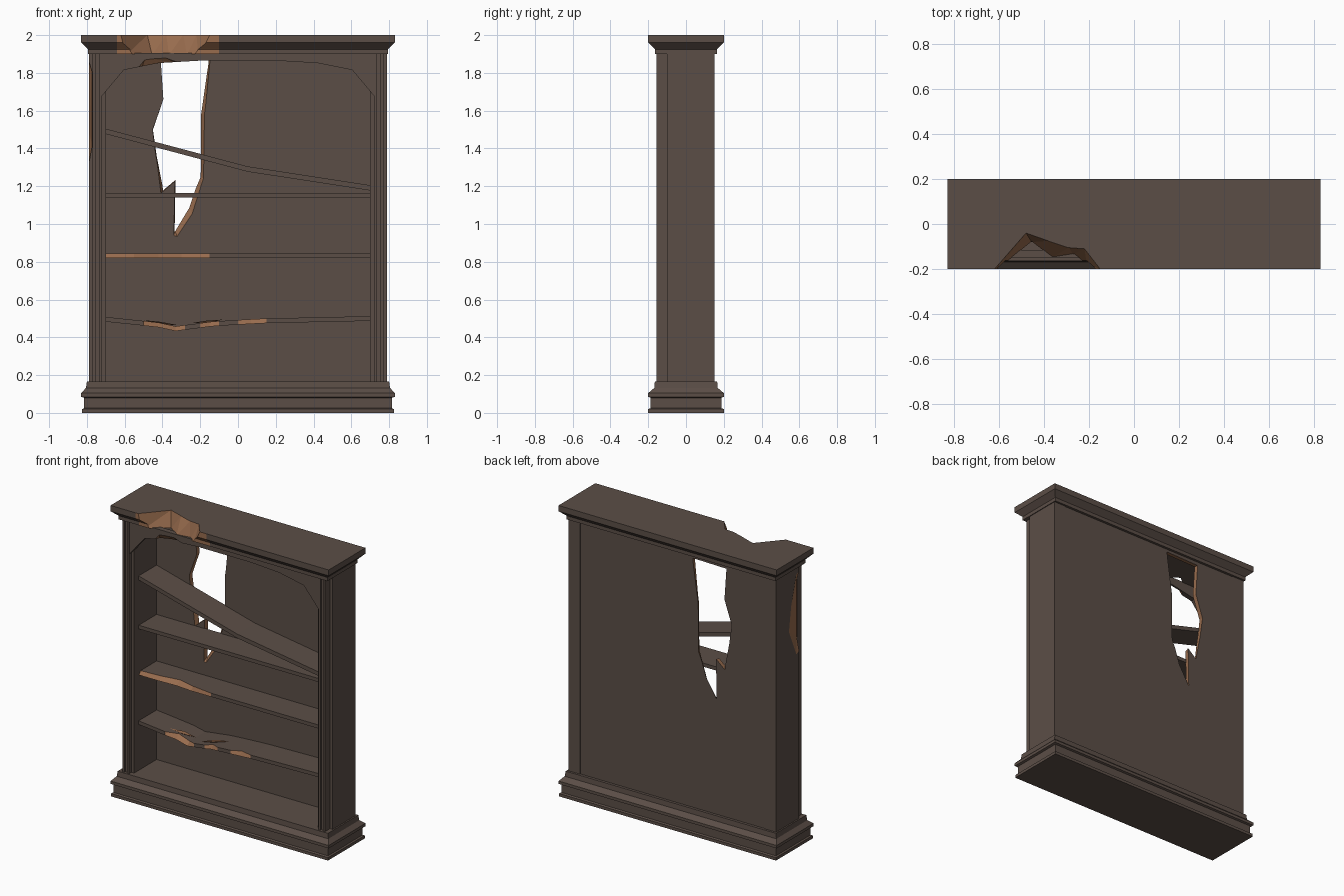
import bpy, bmesh
from mathutils import Vector

if "Cube" in bpy.data.objects:
    bpy.data.objects.remove(bpy.data.objects["Cube"])


def material(name, rgb):
    m = bpy.data.materials.new(name)
    m.diffuse_color = (*rgb, 1)
    m.use_nodes = True
    m.node_tree.nodes["Principled BSDF"].inputs["Base Color"].default_value = m.diffuse_color
    return m


MATS = [material("dark_wood", (0.105, 0.076, 0.062)),
        material("broken_wood", (0.314, 0.150, 0.076))]


def finish(name, bm, mat=0):
    bmesh.ops.recalc_face_normals(bm, faces=bm.faces[:])
    for f in bm.faces:
        f.material_index = mat
    me = bpy.data.meshes.new(name)
    bm.to_mesh(me)
    bm.free()
    for m in MATS:
        me.materials.append(m)
    ob = bpy.data.objects.new(name, me)
    bpy.context.collection.objects.link(ob)
    return ob


def loft(name, rings, mat=0, tri=False):
    """Closed solid through equal-length point rings, capped at both ends."""
    bm = bmesh.new()
    vs = [[bm.verts.new(p) for p in r] for r in rings]
    n = len(rings[0])
    for a, b in zip(vs, vs[1:]):
        for k in range(n):
            j = (k + 1) % n
            bm.faces.new((a[k], a[j], b[j], b[k]))
    bm.faces.new(vs[0])
    bm.faces.new(vs[-1])
    if tri:
        bmesh.ops.triangulate(bm, faces=bm.faces[:])
    return finish(name, bm, mat)


def hull(name, pts):
    bm = bmesh.new()
    for p in pts:
        bm.verts.new(p)
    bmesh.ops.convex_hull(bm, input=bm.verts[:])
    return finish(name, bm, 1)


def cut(ob, cutter):
    """Subtract the cutter; its broken-wood colour stays on the cut faces."""
    mod = ob.modifiers.new("break", 'BOOLEAN')
    mod.operation, mod.solver, mod.object = 'DIFFERENCE', 'EXACT', cutter
    bpy.context.view_layer.objects.active = ob
    bpy.ops.object.modifier_apply(modifier=mod.name)
    bpy.data.objects.remove(cutter)


def paint_front(ob, ranges):
    """Broken colour on front-facing faces inside the given x ranges."""
    for p in ob.data.polygons:
        if p.normal.y < -0.2 and any(a < p.center.x < b for a, b in ranges):
            p.material_index = 1


def moulding(name, steps):
    """Stacked rectangles: (half width, half depth, z)."""
    return loft(name, [[(-x, -y, z), (x, -y, z), (x, y, z), (-x, y, z)]
                       for x, y, z in steps])


# base plinth
moulding("base_plinth", [(.825, .2, 0), (.825, .2, .02), (.815, .187, .025), (.815, .187, .08),
                         (.83, .2, .085), (.83, .2, .105), (.805, .168, .132), (.80, .165, .167)])

# cornice with its splintered front
cornice = moulding("cornice", [(.795, .163, 1.90), (.795, .163, 1.925), (.80, .168, 1.93),
                               (.83, .2, 1.96), (.83, .2, 2.0)])
bm = bmesh.new()
bm.from_mesh(cornice.data)
for x in (-.64, -.10):
    bmesh.ops.bisect_plane(bm, geom=bm.verts[:] + bm.edges[:] + bm.faces[:],
                           plane_co=(x, 0, 0), plane_no=(1, 0, 0))
bm.to_mesh(cornice.data)
bm.free()
paint_front(cornice, [(-.64, -.10)])
upper = [(-.64, -.26), (-.62, -.2), (-.48, -.04), (-.38, -.075), (-.29, -.105),
         (-.22, -.11), (-.15, -.2), (-.13, -.26)]
lower = [(-.62, -.26), (-.59, -.19), (-.455, -.08), (-.41, -.115), (-.365, -.15),
         (-.27, -.135), (-.21, -.18), (-.18, -.26)]
cut(cornice, loft("cornice_break", [[(x, y, 2.001) for x, y in upper],
                                    [(x, y, 1.895) for x, y in lower]], 1, True))

# sides with fluted front stiles
profile = [(.70, .15), (.79, .15), (.79, -.1), (.77, -.1), (.77, -.155), (.755, -.155),
           (.755, -.143), (.735, -.143), (.735, -.155), (.72, -.155), (.72, -.13), (.70, -.13)]
for s, side in ((1, "right"), (-1, "left")):
    panel = loft(side + "_side", [[(s * x, y, z) for x, y in profile] for z in (.16, 1.905)])
cut(panel, hull("side_break", [(-.791, -.07, 1.86), (-.791, -.01, 1.65), (-.791, .013, 1.49),
                               (-.791, -.07, 1.30), (-.771, -.099, 1.80), (-.771, -.099, 1.42),
                               (-.80, -.11, 1.90), (-.80, -.11, 1.27)]))

# arched board under the cornice
half = [(.735, 1.66), (.605, 1.815), (.42, 1.852), (.2, 1.865)]
arch = half + [(-x, z) for x, z in reversed(half)] + [(-.735, 1.905), (.735, 1.905)]
board = loft("arch_board", [[(x, y, z) for x, z in arch] for y in (-.15, -.115)])
cut(board, hull("arch_break", [(-.54, -.16, 1.82), (-.29, -.16, 1.85), (-.40, -.16, 1.888),
                               (-.49, -.16, 1.882), (-.51, -.118, 1.825), (-.33, -.118, 1.85)]))

# back panel with a torn hole
back = loft("back_panel", [[(x, y, z) for x, z in ((-.702, .16), (.702, .16), (.702, 1.905), (-.702, 1.905))]
                           for y in (.115, .146)])
hole = [(-.41, 1.875), (-.395, 1.66), (-.45, 1.50), (-.43, 1.36), (-.395, 1.18), (-.33, 1.235),
        (-.335, .965), (-.26, 1.09), (-.23, 1.18), (-.20, 1.25), (-.198, 1.58), (-.155, 1.88)]
wide = [(-.41, 1.88), (-.395, 1.66), (-.452, 1.50), (-.435, 1.36), (-.41, 1.16), (-.335, 1.225),
        (-.34, .935), (-.32, .93), (-.24, 1.05), (-.18, 1.24), (-.175, 1.58), (-.145, 1.885)]
cut(back, loft("back_break", [[(x, .11, z) for x, z in wide],
                              [(x, .151, z) for x, z in hole]], 1, True))


# shelves: stations are (x, top z, upper front y, lower front y)
def shelf(name, stations, broken=(), t=.025, y_back=.12):
    ob = loft(name, [[(x, yt, z), (x, y_back, z), (x, y_back, z - t), (x, yb, z - t)]
                     for x, z, yt, yb in stations])
    paint_front(ob, broken)
    return ob


F = -.08
shelf("cracked_shelf", [(-.702, .508, F, F), (-.5, .487, F, F), (-.42, .478, -.04, -.075),
                        (-.33, .458, -.055, F), (-.28, .465, F, F), (-.2, .475, F, F),
                        (-.15, .482, -.055, -.075), (-.1, .486, F, F), (0, .492, F, F),
                        (.07, .496, -.055, F), (.15, .5, F, F), (.702, .512, F, F)],
      [(-.5, -.28), (-.2, -.1), (0, .15)])
shelf("chipped_shelf", [(-.702, .845, -.06, -.075), (-.55, .845, -.05, -.075),
                        (-.42, .845, -.03, -.07), (-.3, .845, -.06, F),
                        (-.15, .845, F, F), (.702, .845, F, F)], [(-.75, -.15)])
shelf("straight_shelf", [(-.702, 1.165, F, F), (.702, 1.165, F, F)])
shelf("fallen_shelf", [(-.702, 1.505, F, F), (.05, 1.305, F, F), (.702, 1.205, F, F)], t=.028)

# loose splinters on the cracked shelf
for i, (a, b) in enumerate((((-.50, -.03, .491), (-.32, .0, .465)),
                            ((-.25, -.05, .475), (-.08, .02, .494)))):
    a, b = Vector(a), Vector(b)
    m = (a + b) / 2
    hull("splinter_%d" % (i + 1), [a, b, m + Vector((0, -.018, .004)), m + Vector((0, .018, .004)),
                                   m + Vector((0, 0, -.01))])
